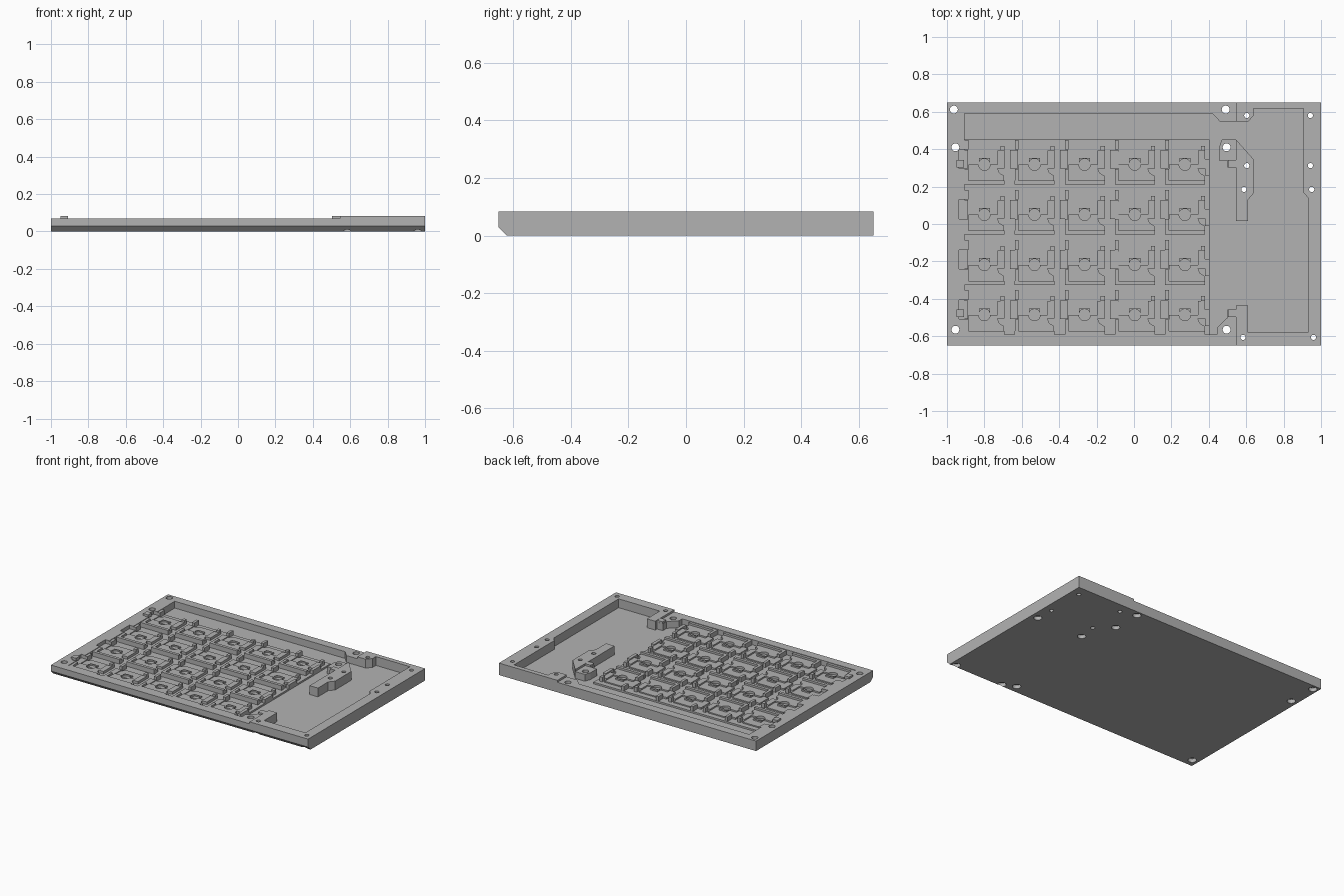
import bpy, bmesh
from mathutils import Matrix

if "Cube" in bpy.data.objects:
    bpy.data.objects.remove(bpy.data.objects["Cube"])

RIM, TOP, FLOOR, BED, PITCH = 0.07, 0.084, 0.022, 0.034, 0.268

grey = bpy.data.materials.new("plain grey")
grey.use_nodes = True
grey.diffuse_color = (0.45, 0.45, 0.45, 1)
for node in grey.node_tree.nodes:
    if node.type == 'BSDF_PRINCIPLED':
        node.inputs["Base Color"].default_value = grey.diffuse_color


def finish(name, bm):
    bmesh.ops.recalc_face_normals(bm, faces=bm.faces)
    mesh = bpy.data.meshes.new(name)
    bm.to_mesh(mesh)
    bm.free()
    mesh.materials.append(grey)
    obj = bpy.data.objects.new(name, mesh)
    bpy.context.collection.objects.link(obj)
    return obj


def add_prism(bm, pts, z0, z1):
    face = bm.faces.new([bm.verts.new((x, y, z0)) for x, y in pts])
    out = bmesh.ops.extrude_face_region(bm, geom=[face])
    verts = [v for v in out["geom"] if isinstance(v, bmesh.types.BMVert)]
    bmesh.ops.translate(bm, verts=verts, vec=(0, 0, z1 - z0))


def prism(name, pts, z0, z1):
    bm = bmesh.new()
    add_prism(bm, pts, z0, z1)
    return finish(name, bm)


def rect(x0, x1, y0, y1):
    return [(x0, y0), (x1, y0), (x1, y1), (x0, y1)]


def boxes(name, rects, z0, z1):
    bm = bmesh.new()
    for r in rects:
        add_prism(bm, rect(*r), z0, z1)
    return finish(name, bm)


def cylinders(name, spots, radius, z0, z1):
    bm = bmesh.new()
    for x, y in spots:
        bmesh.ops.create_cone(bm, cap_ends=True, segments=24, radius1=radius, radius2=radius,
                              depth=z1 - z0, matrix=Matrix.Translation((x, y, (z0 + z1) / 2)))
    return finish(name, bm)


def combine(obj, tool, operation='DIFFERENCE'):
    mod = obj.modifiers.new("combine", 'BOOLEAN')
    mod.operation, mod.solver, mod.object = operation, 'EXACT', tool
    bpy.context.view_layer.objects.active = obj
    bpy.ops.object.modifier_apply(modifier=mod.name)
    bpy.data.objects.remove(tool)


def repeat(obj, across=5, down=4):
    for count, step in ((across, (PITCH, 0, 0)), (down, (0, -PITCH, 0))):
        mod = obj.modifiers.new("repeat", 'ARRAY')
        mod.count = count
        mod.use_relative_offset = False
        mod.use_constant_offset = True
        mod.constant_offset_displace = step


# Tray body: side profile with a bevelled front lower edge, run across x
bm = bmesh.new()
side = [(-0.65, 0.028), (-0.622, 0), (0.65, 0), (0.65, TOP), (-0.65, TOP)]
add_prism(bm, side, -1, 1)
bmesh.ops.transform(bm, verts=bm.verts,
                    matrix=Matrix(((0, 0, 1, 0), (1, 0, 0, 0), (0, 1, 0, 0), (0, 0, 0, 1))))
tray = finish("tray_body", bm)

# Hollow the tray
cavity = [(-0.905, 0.59), (0.42, 0.59), (0.46, 0.547), (0.61, 0.547), (0.64, 0.58),
          (0.64, 0.617), (0.905, 0.617), (0.905, 0.17), (0.93, 0.14), (0.93, -0.58),
          (0.61, -0.58), (0.61, -0.437), (0.545, -0.437), (0.545, -0.457), (0.5, -0.457),
          (0.5, -0.5), (0.443, -0.555), (0.443, -0.59), (-0.905, -0.59)]
combine(tray, prism("cavity_cutter", cavity, FLOOR, 0.2))

# Screw island standing on the tray floor
island = [(0.455, 0.41), (0.47, 0.452), (0.545, 0.452), (0.64, 0.345), (0.64, 0.165),
          (0.61, 0.13), (0.61, 0.016), (0.545, 0.016), (0.545, 0.302), (0.5, 0.302),
          (0.5, 0.34), (0.455, 0.34)]
combine(tray, prism("screw_island", island, 0.01, TOP), 'UNION')

# Lower the key side, and notch its left wall beside each row
combine(tray, boxes("step_cutter", [(-1.1, 0.545, -0.8, 0.8)], RIM, 0.2))
rows = [0.318 - PITCH * i for i in range(4)]
combine(tray, boxes("notch_cutter", [(-0.935, -0.9, y - 0.022, y + 0.08) for y in rows], 0.045, 0.2))

# Screw holes, with wide recesses underneath
wide = [(-0.963, 0.612), (-0.955, 0.41), (-0.955, -0.565), (0.49, 0.612), (0.495, 0.41), (0.495, -0.565)]
bored = [(0.588, 0.185), (0.95, 0.185), (0.583, -0.606), (0.96, -0.606)]
plain = [(0.603, 0.58), (0.943, 0.58), (0.603, 0.312), (0.943, 0.312)]
combine(tray, cylinders("wide_hole_cutter", wide, 0.021, -0.1, 0.2))
combine(tray, cylinders("narrow_hole_cutter", bored + plain, 0.014, -0.1, 0.2))
combine(tray, cylinders("recess_cutter", wide + bored, 0.027, -0.1, 0.026))

# Locating tabs that rise above the key side
tabs = [(x, x + w, y, y + 0.04) for x, w in ((-0.948, 0.038), (0.503, 0.042)) for y in (0.301, -0.498)]
boxes("locating_tabs", tabs, RIM - 0.01, TOP - 0.001)

# Bed under the key grid
boxes("key_bed", [(-0.906, 0.403, -0.591, 0.452)], FLOOR - 0.005, BED)

# One key cell, repeated over the grid
cx, cy = -0.8, rows[0]


def at(pts):
    return [(cx + x, cy + y) for x, y in pts]


def cell_boxes(name, rects, z1):
    return boxes(name, [(cx + a, cx + b, cy + c, cy + d) for a, b, c, d in rects], BED - 0.005, z1)


# Socket seat with the round centre well
seat = [(-0.086, -0.086), (0.105, -0.086), (0.105, -0.06), (0.08, -0.045), (0.07, -0.02),
        (0.07, 0.0), (0.03, 0.0), (0.03, 0.035), (-0.03, 0.035), (-0.03, 0.0), (-0.086, 0.0)]
socket = prism("socket_seats", at(seat), BED - 0.005, 0.052)
combine(socket, cylinders("well_cutter", [(cx, cy)], 0.031, BED + 0.002, 0.2))
repeat(socket)

# Shallow shelf behind the seat
shelf = [(-0.086, 0.0), (0.07, 0.0), (0.07, 0.096), (-0.055, 0.096), (-0.086, 0.07)]
repeat(prism("socket_shelves", at(shelf), BED - 0.005, 0.042))

# Contact clip on the right and wire post
repeat(cell_boxes("contact_clips", [(0.07, 0.108, -0.02, 0.075)], 0.052))
repeat(cell_boxes("wire_posts", [(0.086, 0.108, 0.075, 0.1)], 0.066))

# Ribs between rows, broken by the wire channels
repeat(cell_boxes("row_ribs", [(-0.106, 0.108, -0.107, -0.086)], 0.066))

# Ribs between columns, broken by the contact pads
repeat(cell_boxes("column_ribs", [(-0.105, -0.086, -0.086, -0.024), (-0.105, -0.086, 0.08, 0.132)], 0.066))
repeat(cell_boxes("contact_pads", [(-0.131, -0.088, -0.022, 0.078)], 0.046))

# Rib segments closing the right edge of the grid
edge = boxes("edge_ribs", [(0.38, 0.403, cy - 0.06, cy + 0.03)], BED - 0.005, 0.06)
repeat(edge, across=1)
